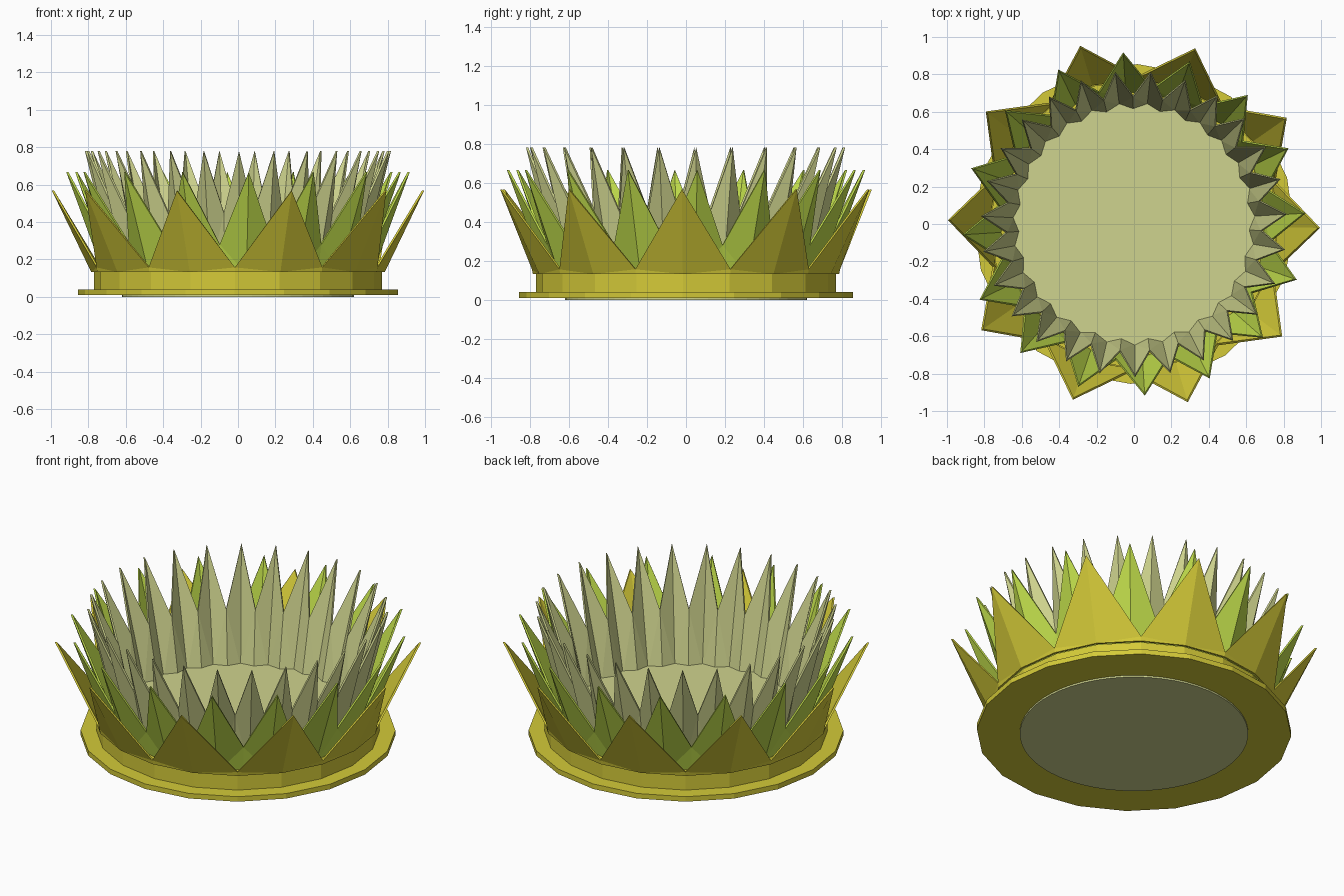
import bpy, bmesh, math

if "Cube" in bpy.data.objects:
    bpy.data.objects.remove(bpy.data.objects["Cube"])


def material(name, rgb):
    m = bpy.data.materials.new(name)
    lin = [((c / 255 + 0.055) / 1.055) ** 2.4 for c in rgb]
    m.diffuse_color = (*lin, 1)
    m.use_nodes = True
    m.node_tree.nodes["Principled BSDF"].inputs["Base Color"].default_value = m.diffuse_color
    return m


YELLOW = material("mustard yellow", (212, 202, 56))
GREEN = material("lime green", (190, 218, 74))
PALE = material("pale sage", (207, 212, 142))


def finish(name, bm, mat):
    bmesh.ops.recalc_face_normals(bm, faces=bm.faces)
    me = bpy.data.meshes.new(name)
    bm.to_mesh(me)
    bm.free()
    me.materials.append(mat)
    ob = bpy.data.objects.new(name, me)
    bpy.context.collection.objects.link(ob)
    return ob


def polar(r, a, z):
    return (r * math.cos(a), r * math.sin(a), z)


def disc(name, n, offset, r_even, r_odd, z0, z1, mat):
    """Flat prism whose corner radius may alternate."""
    bm = bmesh.new()
    rings = []
    for z in (z0, z1):
        rings.append([bm.verts.new(polar(r_odd if i % 2 else r_even,
                      math.radians(offset) + i * math.tau / n, z)) for i in range(n)])
    lo, hi = rings
    bm.faces.new(lo)
    bm.faces.new(hi)
    for i in range(n):
        j = (i + 1) % n
        bm.faces.new((lo[i], lo[j], hi[j], hi[i]))
    return finish(name, bm, mat)


def petals(name, n, offset, tip, valley, tip_base, valley_base, mat, t=0.012):
    """Zigzag crown of folded pointed petals; each point is (radius, height)."""
    bm = bmesh.new()
    shells = []
    for inset in (0, t):
        top, low = [], []
        for i in range(2 * n):
            a = math.radians(offset) + i * math.pi / n
            (rt, zt), (rb, zb) = (valley, valley_base) if i % 2 else (tip, tip_base)
            top.append(bm.verts.new(polar(rt - inset, a, zt)))
            low.append(bm.verts.new(polar(rb - inset, a, zb)))
        shells.append((top, low))
        for i in range(2 * n):
            j = (i + 1) % (2 * n)
            p, v = (j, i) if i % 2 else (i, j)      # petal side, valley side
            bm.faces.new((low[p], low[v], top[v]))
            bm.faces.new((low[p], top[v], top[p]))
    # close the rims between the outer and inner skins
    for k in (0, 1):
        o, s = shells[0][k], shells[1][k]
        for i in range(2 * n):
            j = (i + 1) % (2 * n)
            bm.faces.new((o[i], o[j], s[j], s[i]))
    return finish(name, bm, mat)


# base: flange, drum and the pale underside plate
disc("base_flange", 20, -1.2, 0.855, 0.855, 0.01, 0.04, YELLOW)
disc("base_drum", 20, -1.2, 0.77, 0.77, 0.04, 0.132, YELLOW)
disc("underside_plate", 54, 3.7, 0.62, 0.62, 0.0, 0.01, PALE)

# flower centre floor
disc("centre_floor", 54, 3.7, 0.65, 0.62, 0.04, 0.14, PALE)

# three nested petal crowns
petals("outer_petals", 10, -1.2, (0.995, 0.567), (0.79, 0.157),
       (0.785, 0.132), (0.785, 0.132), YELLOW)
petals("middle_petals", 16, 3.6, (0.92, 0.667), (0.735, 0.28),
       (0.72, 0.12), (0.70, 0.12), GREEN)
petals("inner_petals", 27, 3.7, (0.82, 0.78), (0.69, 0.45),
       (0.655, 0.12), (0.625, 0.12), PALE)
